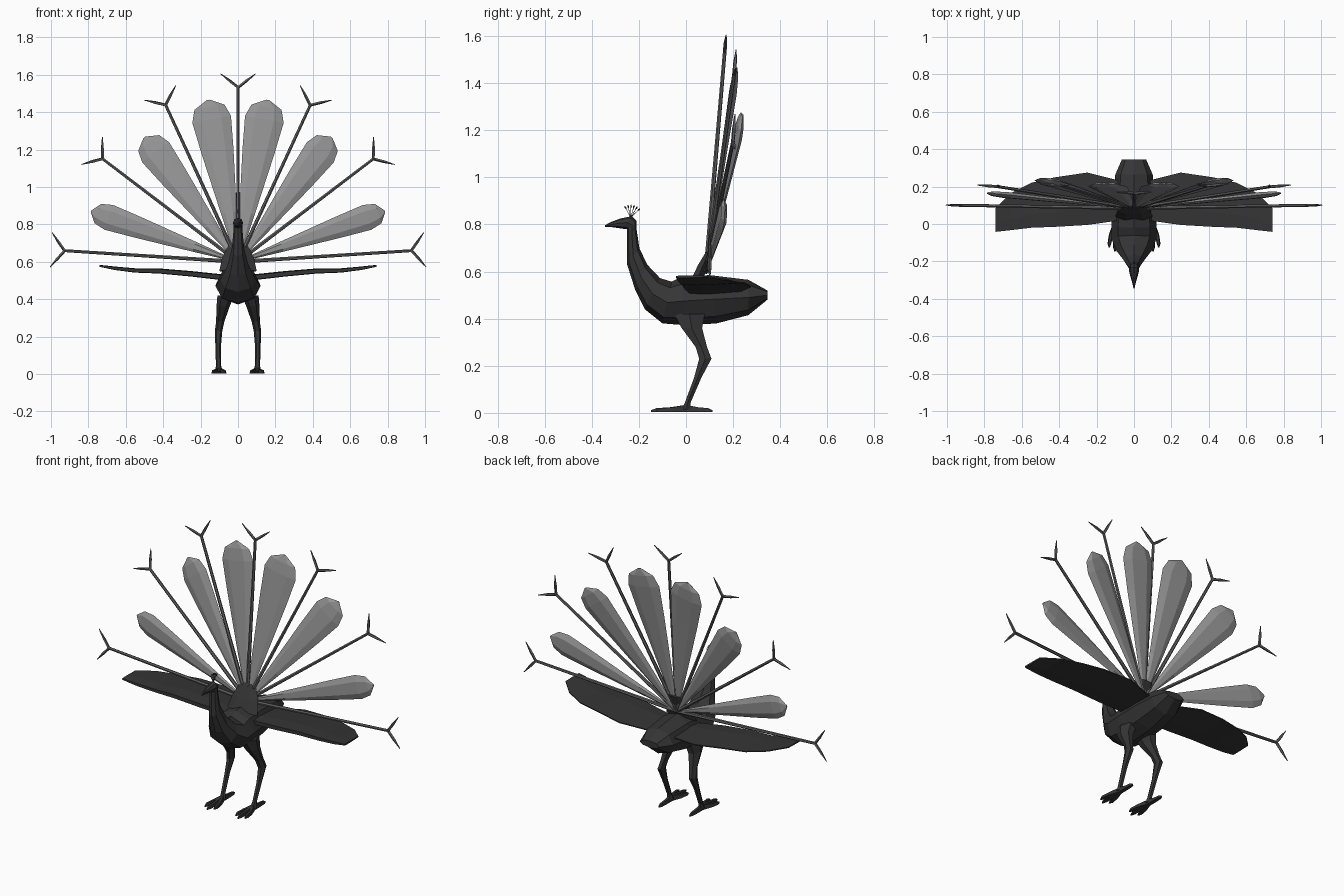
import bpy, bmesh, math
from mathutils import Vector

if "Cube" in bpy.data.objects:
    bpy.data.objects.remove(bpy.data.objects["Cube"])

def material(name, grey, alpha=1.0):
    m = bpy.data.materials.new(name)
    m.diffuse_color = (grey, grey, grey, alpha)
    m.use_nodes = True
    m.node_tree.nodes["Principled BSDF"].inputs["Base Color"].default_value = m.diffuse_color
    return m

DARK = material("dark", 0.035)
QUILL = material("quill_grey", 0.12)
VANE = material("vane_grey", 0.3)

def loft(name, parts, mat):
    """Skin one or more stacks of equal-sized rings into a flat-shaded mesh."""
    bm = bmesh.new()
    for rings in parts:
        vs = [[bm.verts.new(p) for p in r] for r in rings]
        n = len(vs[0])
        for a, b in zip(vs, vs[1:]):
            for i in range(n):
                j = (i + 1) % n
                bm.faces.new((a[i], a[j], b[j], b[i]))
        bm.faces.new(vs[0])
        bm.faces.new(vs[-1])
    bmesh.ops.recalc_face_normals(bm, faces=bm.faces)
    me = bpy.data.meshes.new(name)
    bm.to_mesh(me)
    bm.free()
    me.materials.append(mat)
    ob = bpy.data.objects.new(name, me)
    bpy.context.collection.objects.link(ob)
    return ob

def ring(c, u, v, n):
    return [Vector(c) + u * math.cos(2 * math.pi * i / n) + v * math.sin(2 * math.pi * i / n)
            for i in range(n)]

def tube(stations, n=6):
    """stations: (point, radius); rings lie across the overall direction."""
    d = (Vector(stations[-1][0]) - Vector(stations[0][0])).normalized()
    u = d.orthogonal().normalized()
    v = d.cross(u)
    return [ring(p, u * r, v * r, n) for p, r in stations]

# Body, neck, head and beak: (dorsal y, z, ventral y, z, half width)
X = Vector((1, 0, 0))
body = []
for ty, tz, by, bz, w in [
        (.345, .52, .345, .48, .065), (.265, .565, .265, .415, .1),
        (.1, .585, .13, .38, .115), (-.02, .578, 0, .372, .12),
        (-.06, .557, -.1, .38, .12), (-.11, .572, -.175, .44, .095),
        (-.165, .63, -.215, .52, .058), (-.198, .7, -.25, .63, .034),
        (-.21, .78, -.25, .755, .024), (-.21, .815, -.25, .78, .024),
        (-.23, .835, -.27, .782, .027), (-.28, .825, -.29, .785, .018),
        (-.32, .81, -.318, .789, .008), (-.345, .796, -.343, .79, .003)]:
    t, b = Vector((0, ty, tz)), Vector((0, by, bz))
    body.append(ring((t + b) / 2, X * w, (t - b) / 2, 8))
loft("body", [body], DARK)

# Head crest of little quills
crest = []
for i in range(6):
    a = math.radians(-28 + 15 * i)
    d = Vector((0, math.sin(a), math.cos(a)))
    base = Vector((0, -.235, .83))
    crest.append(tube([(base, .0015), (base + d * .04, .0015),
                       (base + d * .048, .005), (base + d * .055, .001)], 4))
loft("crest", crest, DARK)

# Shield at the root of the tail fan
shield = []
for y, z, w, t in [(.04, .55, .1, .025), (.07, .62, .085, .022), (.105, .7, .045, .01)]:
    shield.append(ring((0, y, z), X * w, Vector((0, t, -t * .4)), 6))
loft("fan_root", [shield], DARK)

for s, side in ((1, "right"), (-1, "left")):
    # Wing: (x, leading y, trailing y, z, thickness)
    wing = []
    for x, y0, y1, z, t in [
            (.07, .02, .23, .515, .03), (.25, -.005, .275, .535, .028),
            (.42, -.015, .25, .55, .026), (.55, -.02, .22, .553, .022),
            (.66, -.033, .165, .565, .018), (.74, -.042, .085, .578, .01)]:
        m = y0 + (y1 - y0) * .3
        wing.append([Vector((s * x, y, z + dz)) for y, dz in
                     ((y0, -t * .4), (m, -t * .5), (y1, -.002),
                      (y1, .004), (m, t * .55), (y0, t * .4))])
    loft(side + "_wing", [wing], DARK)

    # Leg: (x, y, z, half width x, half depth y)
    leg = []
    for x, y, z, w, h in [(.065, .015, .42, .045, .075), (.08, .025, .36, .035, .05),
                          (.095, .065, .28, .022, .028), (.104, .082, .23, .02, .03),
                          (.106, .05, .15, .015, .018), (.104, .008, .045, .014, .014),
                          (.102, 0, .015, .02, .02)]:
        leg.append(ring((s * x, y, z), X * w, Vector((0, h, 0)), 6))
    loft(side + "_leg", [leg], DARK)

    # Toes
    toes = []
    for dx, y in ((-.03, -.125), (0, -.148), (.03, -.125), (0, .112)):
        tip = Vector((s * (.102 + dx), y, 0))
        start = Vector((s * .102, 0, 0))
        toe = []
        for f, w, h in ((0, .012, .03), (.45, .012, .02), (.85, .01, .016), (1, .003, .008)):
            # sides reach the tip's x early, so that toes run parallel
            p = start.lerp(tip, f)
            p.x = start.x + (tip.x - start.x) * min(1, f * 1.5)
            p.z = .004 + h / 2
            toe.append([p + Vector((w * a, 0, h * b / 2)) for a, b in
                        ((-1, -1), (1, -1), (.6, 1), (-.6, 1))])
        toes.append(toe)
    loft(side + "_toes", toes, DARK)

ROOT = Vector((0, .085, .6))

# Paddle-shaped feathers: (tip, half width)
def paddle(tip, width):
    d = tip - ROOT
    n = d.normalized()
    u = Vector((0, 1, 0)).cross(n).normalized()
    v = n.cross(u)
    return [ring(ROOT + d * f, u * width * w, v * t, 6) for f, w, t in
            ((.04, .09, .006), (.3, .4, .01), (.68, .82, .015),
             (.88, 1, .018), (.955, .78, .014), (1, .08, .004))]

# Thin quills with forked ends: (fork point, fork arm length)
def forked(tip):
    d = (tip - ROOT).normalized()
    u = Vector((0, 1, 0)).cross(d).normalized()
    parts = [tube([(ROOT, .011), (ROOT.lerp(tip, .6), .009), (tip, .008)])]
    for s in (-1, 1):
        mid = tip + d * .028 + u * s * .045
        end = tip + d * .065 + u * s * .093
        parts.append(tube([(tip - d * .008, .008), (mid, .008), (end, .002)], 5))
    return parts

PADDLES = [((.16, .215, 1.465), .105), ((.5, .24, 1.265), .09), ((.785, .165, .87), .07)]
QUILLS = [(.39, .205, 1.445), (.73, .2, 1.155), (.935, .1, .66)]
for s, side in ((1, "right"), (-1, "left")):
    for i, ((x, y, z), w) in enumerate(PADDLES):
        loft(f"{side}_paddle_feather_{i + 1}", [paddle(Vector((s * x, y, z)), w)], VANE)
    for i, (x, y, z) in enumerate(QUILLS):
        loft(f"{side}_forked_feather_{i + 1}", forked(Vector((s * x, y, z))), QUILL)
loft("centre_forked_feather", forked(Vector((0, .165, 1.54))), QUILL)
